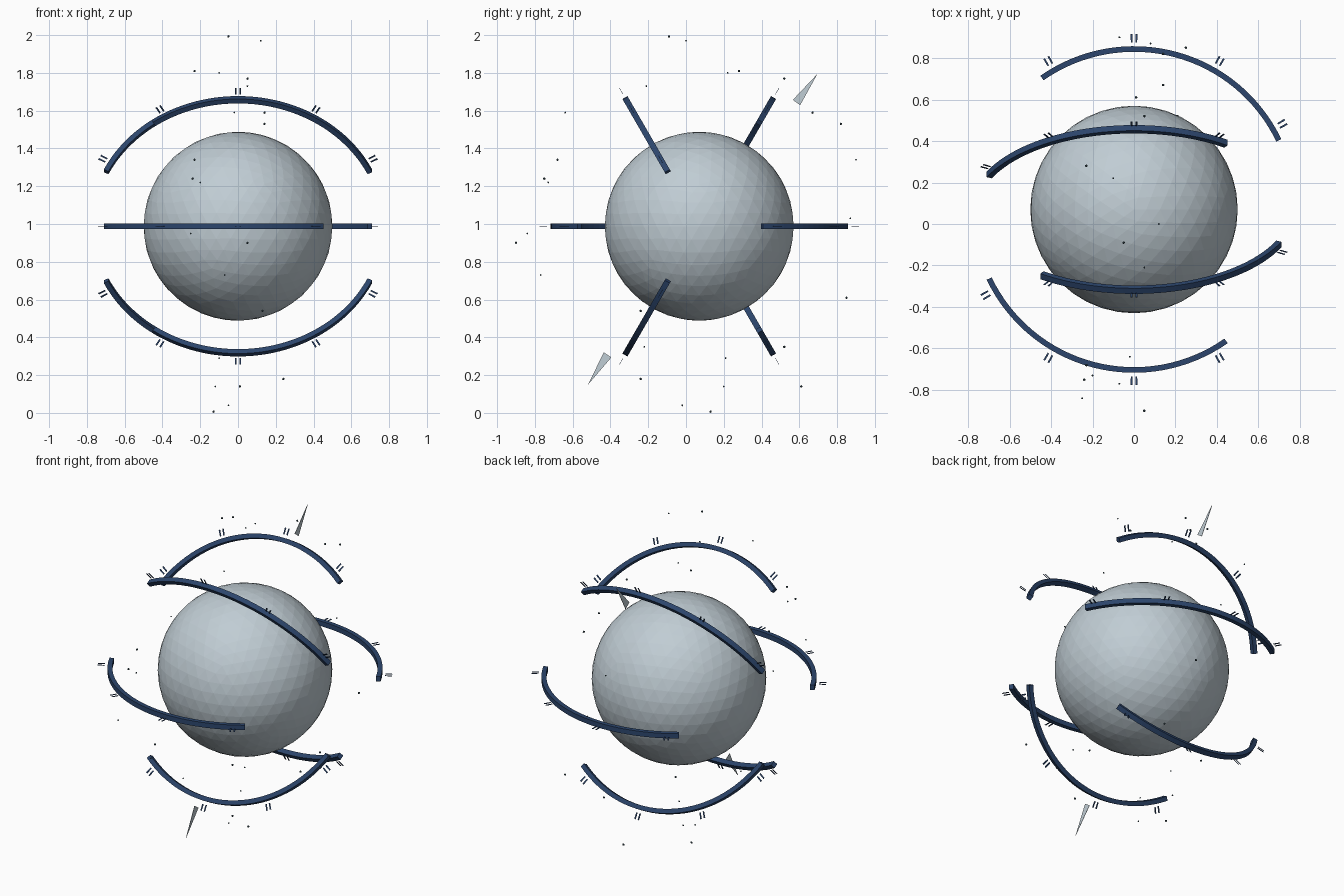
import bpy, bmesh
from math import sin, cos, radians
from mathutils import Vector, Matrix

cube = bpy.data.objects.get("Cube")
if cube:
    bpy.data.objects.remove(cube, do_unlink=True)

CENTRE = Vector((0, 0.07, 0.988))


def material(name, rgb):
    m = bpy.data.materials.new(name)
    m.use_nodes = True
    m.diffuse_color = (*rgb, 1)
    m.node_tree.nodes["Principled BSDF"].inputs["Base Color"].default_value = (*rgb, 1)
    return m


pale = material("pale blue grey", (0.53, 0.61, 0.66))
navy = material("navy blue", (0.025, 0.06, 0.15))
dark = material("dark slate", (0.05, 0.09, 0.11))


def finish(bm, name, mat):
    bmesh.ops.recalc_face_normals(bm, faces=bm.faces)
    mesh = bpy.data.meshes.new(name)
    bm.to_mesh(mesh)
    bm.free()
    mesh.materials.append(mat)
    ob = bpy.data.objects.new(name, mesh)
    bpy.context.collection.objects.link(ob)
    return ob


def sweep(bm, inner, outer, half, start, end, steps):
    """Box section swept round the local z axis between two angles."""
    rings = []
    for i in range(steps + 1):
        a = radians(start + (end - start) * i / steps)
        rings.append([bm.verts.new((r * cos(a), r * sin(a), z))
                      for r, z in ((inner, -half), (outer, -half), (outer, half), (inner, half))])
    for a, b in zip(rings, rings[1:]):
        for k in range(4):
            n = (k + 1) % 4
            bm.faces.new((a[k], a[n], b[n], b[k]))
    bm.faces.new(rings[0])
    bm.faces.new(rings[-1])


# Faceted central globe
bm = bmesh.new()
bmesh.ops.create_icosphere(bm, subdivisions=4, radius=0.5, matrix=Matrix.Translation(CENTRE))
finish(bm, "globe", pale)

# Three rings sharing the x axis, each made of two opposite arcs with tick marks
for ring, tilt in (("level", 0), ("rising", 60), ("falling", 120)):
    for side, turn in (("first", 0), ("second", 180)):
        # The rising ring starts from the other end
        place = (Matrix.Translation(CENTRE) @ Matrix.Rotation(radians(tilt), 4, "X")
                 @ Matrix.Rotation(radians(turn), 4, "Z"))
        if ring == "rising":
            place = place @ Matrix.Scale(-1, 4, (1, 0, 0))
        bm = bmesh.new()
        sweep(bm, 0.76, 0.787, 0.0155, 25.5, 125, 32)
        bm.transform(place)
        finish(bm, f"{ring}_{side}_arc", navy)

        bm = bmesh.new()
        for hour in (30, 60, 90, 120):
            for offset in (-0.8, 0.8):
                a = hour + offset
                sweep(bm, 0.806, 0.846, 0.001, a - 0.3, a + 0.3, 1)
        bm.transform(place)
        finish(bm, f"{ring}_{side}_ticks", navy)

# Flat pointers lying in the middle plane
for name, base, tip in (("upper_pointer", (0.585, 1.643), (0.696, 1.795)),
                        ("lower_pointer", (-0.415, 0.307), (-0.52, 0.148))):
    b, t = Vector((0, *base)), Vector((0, *tip))
    across = (t - b).normalized().cross(Vector((1, 0, 0))) * 0.024
    bm = bmesh.new()
    face = bm.faces.new([bm.verts.new(p + Vector((-0.001, 0, 0)))
                         for p in (b + across, b - across, t)])
    moved = bmesh.ops.extrude_face_region(bm, geom=[face])["geom"]
    bmesh.ops.translate(bm, vec=(0.002, 0, 0),
                        verts=[v for v in moved if isinstance(v, bmesh.types.BMVert)])
    finish(bm, name, pale)

# Small beads drifting round the globe
beads = [(-.05, -.09, 1.993), (.12, 0, 1.97), (-.23, .28, 1.81), (-.1, .22, 1.8),
         (.05, .52, 1.77), (.05, -.21, 1.73), (.14, .67, 1.59), (-.02, -.64, 1.59),
         (.14, .82, 1.53), (-.07, .9, 1.34), (-.23, -.68, 1.34), (-.2, -.73, 1.22),
         (-.24, -.75, 1.24), (-.25, -.84, .95), (.05, -.9, .9), (-.07, -.77, .73),
         (.13, -.24, .54), (-.1, .21, .29), (.24, -.24, .18), (-.12, .2, .14),
         (.01, .61, .14), (-.05, -.02, .04), (-.13, .13, .007), (-.23, -.22, .35),
         (.21, .52, .35), (.08, .87, 1.03), (.25, .85, .61)]
bm = bmesh.new()
for i, p in enumerate(beads):
    bmesh.ops.create_icosphere(bm, subdivisions=1, radius=(0.007, 0.005)[i % 2],
                               matrix=Matrix.Translation(p))
finish(bm, "beads", dark)
